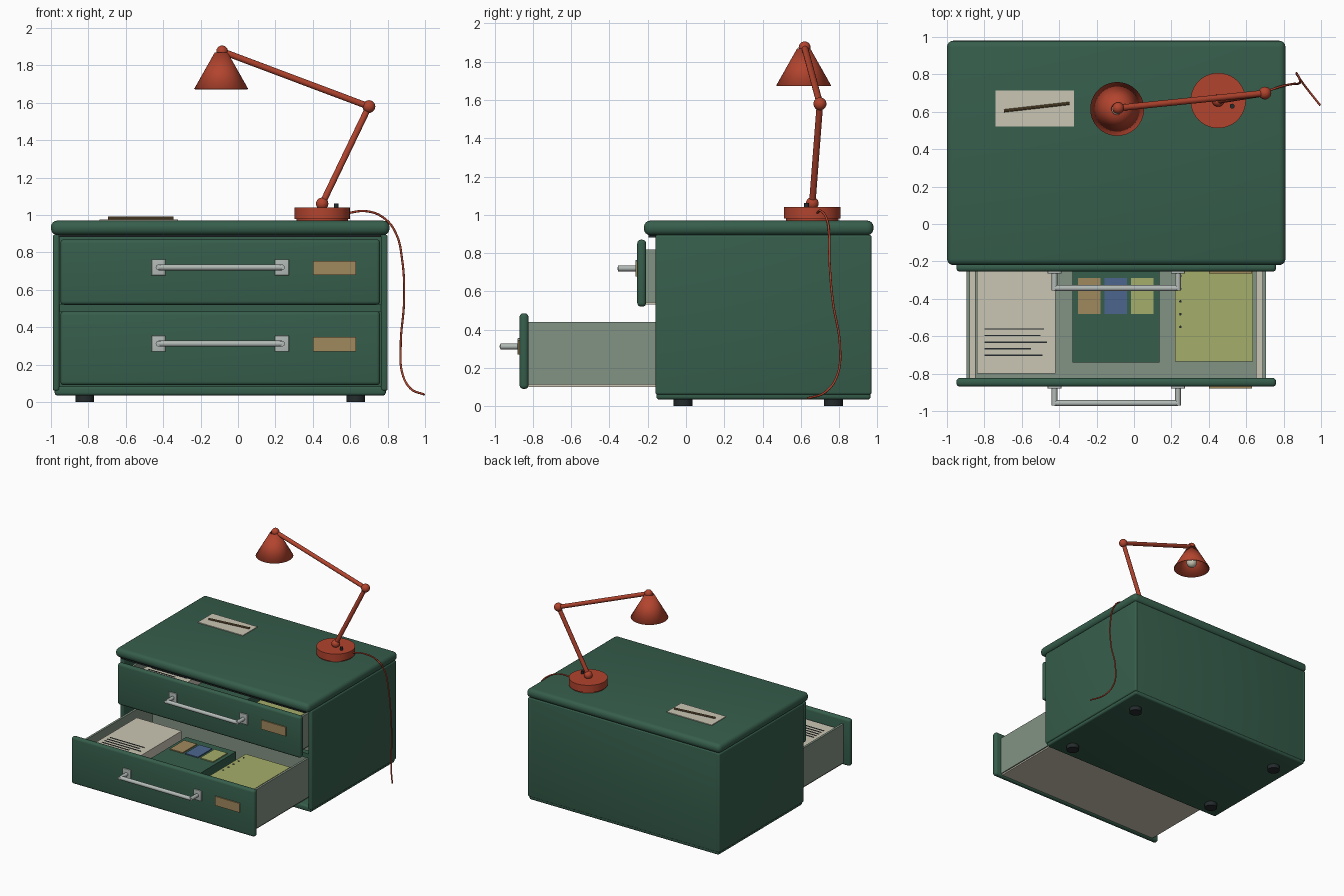
import bpy, bmesh
from math import radians
from mathutils import Vector, Matrix

if "Cube" in bpy.data.objects:
    bpy.data.objects.remove(bpy.data.objects["Cube"], do_unlink=True)


def material(name, *srgb):
    lin = [((c / 255 + 0.055) / 1.055) ** 2.4 for c in srgb] + [1]
    m = bpy.data.materials.new(name)
    m.use_nodes = True
    m.diffuse_color = lin
    m.node_tree.nodes["Principled BSDF"].inputs["Base Color"].default_value = lin
    return m


GREEN = material("cabinet green", 54, 94, 76)
RED = material("lamp red", 178, 68, 46)
SAGE = material("drawer sage", 130, 146, 131)
CREAM = material("paper cream", 202, 198, 180)
TAN = material("tan", 160, 136, 92)
BLUE = material("blue", 76, 102, 142)
YELLOW = material("pad yellow", 165, 174, 106)
METAL = material("handle metal", 178, 186, 182)
DARK = material("dark rubber", 36, 42, 44)
BROWN = material("pencil brown", 112, 90, 58)


def finish(name, bm, mat):
    me = bpy.data.meshes.new(name)
    bm.to_mesh(me)
    bm.free()
    me.materials.append(mat)
    ob = bpy.data.objects.new(name, me)
    bpy.context.collection.objects.link(ob)
    bpy.ops.object.select_all(action="DESELECT")
    ob.select_set(True)
    bpy.context.view_layer.objects.active = ob
    bpy.ops.object.shade_smooth_by_angle(angle=radians(35))
    return ob


def box(name, x, y, z, mat, bevel=0):
    """Box from (min, max) ranges, with optional rounded edges."""
    bm = bmesh.new()
    bmesh.ops.create_cube(bm, size=1)
    for v in bm.verts:
        for i, (lo, hi) in enumerate((x, y, z)):
            v.co[i] = lo if v.co[i] < 0 else hi
    if bevel:
        bmesh.ops.bevel(bm, geom=bm.edges[:], offset=bevel, segments=4,
                        profile=0.5, affect="EDGES")
    return finish(name, bm, mat)


def rod(name, a, b, r1, mat, r2=None, sides=24, caps=True):
    """Round bar or cone between two points."""
    a, b = Vector(a), Vector(b)
    bm = bmesh.new()
    bmesh.ops.create_cone(bm, cap_ends=caps, segments=sides, radius1=r1,
                          radius2=r1 if r2 is None else r2, depth=(b - a).length)
    turn = (b - a).to_track_quat("Z", "Y").to_matrix().to_4x4()
    bm.transform(Matrix.Translation((a + b) / 2) @ turn)
    return finish(name, bm, mat)


def ball(name, c, r, mat):
    bm = bmesh.new()
    bmesh.ops.create_uvsphere(bm, u_segments=24, v_segments=14, radius=r)
    bm.transform(Matrix.Translation(c))
    return finish(name, bm, mat)


# Cabinet shell
MID = -0.095
box("cabinet_top", (-1, 0.81), (-0.22, 0.98), (0.893, 0.97), GREEN, 0.034)
box("cabinet_base", (-0.98, 0.79), (-0.155, 0.965), (0.035, 0.085), GREEN, 0.015)
for side, s in (("right", -1), ("left", 1)):
    xs = sorted((MID + s * 0.895, MID + s * 0.86))
    box("cabinet_side_" + side, xs, (-0.16, 0.97), (0.06, 0.895), GREEN, 0.012)
box("cabinet_back", (-0.98, 0.79), (0.93, 0.968), (0.06, 0.895), GREEN, 0.008)
box("drawer_rail", (-0.96, 0.77), (-0.15, -0.1), (0.485, 0.522), GREEN)
box("top_seal", (-0.955, 0.765), (-0.195, -0.15), (0.882, 0.894), DARK)
for x in (MID - 0.725, MID + 0.725):
    for y in (-0.015, 0.77):
        rod("foot", (x, y, 0), (x, y, 0.04), 0.05, DARK)


def drawer(name, y, z0, z1, wall_lo, wall_hi, grip_z):
    """Drawer with its front face at y, holding papers, a box and a pad."""
    n = name + "_drawer_"
    inner = y + 0.047
    back = y + 1.0
    box(n + "front", (-0.95, 0.76), (y, inner), (z0, z1), GREEN, 0.02)
    # Tray
    box(n + "floor", (-0.885, 0.695), (inner, back), (wall_lo, wall_lo + 0.018), CREAM)
    box(n + "liner", (-0.85, 0.655), (inner, back), (wall_lo + 0.018, wall_lo + 0.03), SAGE)
    for s in (-1, 1):
        xs = sorted((MID + s * 0.8, MID + s * 0.782))
        box(n + "wall", xs, (inner - 0.01, back), (wall_lo + 0.012, wall_hi), SAGE)
    box(n + "back", (-0.89, 0.70), (back - 0.02, back), (wall_lo, wall_hi), SAGE)
    # Contents
    low, top = wall_lo + 0.03, wall_hi - 0.04
    box(n + "papers", (-0.84, -0.42), (y + 0.07, y + 0.72), (low, top), CREAM)
    for i, x in enumerate((-0.48, -0.50, -0.465, -0.55, -0.49)):
        ly = y + 0.305 - i * 0.035
        box(n + "writing", (-0.80, x), (ly, ly + 0.007), (top, top + 0.003), DARK)
    box(n + "card_box", (-0.33, 0.135), (y + 0.13, y + 0.65), (low, top), GREEN)
    for i, mat in enumerate((TAN, BLUE, YELLOW)):
        x = -0.30 + i * 0.142
        box(n + "card", (x, x + 0.12), (y + 0.39, y + 0.58), (top, top + 0.008), mat)
    box(n + "pad", (0.22, 0.635), (y + 0.135, y + 0.66), (low, top), YELLOW)
    for i in range(5):
        c = Vector((0.248, y + 0.32 + i * 0.068, top))
        rod(n + "pad_hole", c, c + Vector((0, 0, 0.003)), 0.007, DARK, sides=10)
    # Handle and label
    for s in (-1, 1):
        x = MID + s * 0.33
        box(n + "handle_plate", (x - 0.037, x + 0.037), (y - 0.01, y + 0.002),
            (grip_z - 0.043, grip_z + 0.043), METAL, 0.003)
        rod(n + "handle_post", (x, y, grip_z), (x, y - 0.1, grip_z), 0.015, METAL)
    rod(n + "handle_bar", (MID - 0.33, y - 0.088, grip_z),
        (MID + 0.33, y - 0.088, grip_z), 0.016, METAL)
    box(n + "label", (0.40, 0.63), (y - 0.009, y + 0.001),
        (grip_z - 0.042, grip_z + 0.035), TAN)


drawer("lower", -0.87, 0.09, 0.485, 0.10, 0.44, 0.312)
drawer("upper", -0.255, 0.52, 0.87, 0.53, 0.82, 0.72)

# Note and pencil on the top
box("note", (-0.74, -0.32), (0.522, 0.715), (0.969, 0.976), CREAM)
rod("pencil", (-0.695, 0.605, 0.983), (-0.345, 0.645, 0.983), 0.008, BROWN, sides=8)

# Lamp base and arms
FOOT = Vector((0.45, 0.66, 1.06))
ELBOW = Vector((0.70, 0.70, 1.58))
HEAD = Vector((-0.085, 0.62, 1.875))
rod("lamp_base_pad", (0.45, 0.66, 0.968), (0.45, 0.66, 0.985), 0.138, RED, sides=40)
rod("lamp_base", (0.45, 0.66, 0.98), (0.45, 0.66, 1.04), 0.148, RED, sides=40)
rod("lamp_switch", (0.525, 0.63, 1.035), (0.525, 0.63, 1.062), 0.013, DARK)
rod("lower_arm", FOOT, ELBOW, 0.017, RED)
rod("upper_arm", ELBOW, HEAD, 0.017, RED)
ball("foot_joint", FOOT, 0.033, RED)
ball("elbow_joint", ELBOW, 0.034, RED)
ball("head_joint", HEAD, 0.031, RED)

# Open shade with bulb
shade = rod("lamp_shade", (-0.09, 0.615, 1.675), (-0.09, 0.615, 1.87), 0.144, RED,
            r2=0.034, sides=40, caps=False)
shell = shade.modifiers.new("Thickness", "SOLIDIFY")
shell.thickness = 0.006
rod("bulb_socket", (-0.09, 0.615, 1.76), (-0.09, 0.615, 1.87), 0.025, RED)
ball("bulb", (-0.09, 0.615, 1.73), 0.042, CREAM)

# Power cord
path = [(0.58, 0.685, 1.01), (0.69, 0.705, 1.02), (0.785, 0.735, 0.98),
        (0.845, 0.748, 0.9), (0.877, 0.75, 0.765), (0.888, 0.767, 0.55),
        (0.87, 0.805, 0.31), (0.877, 0.79, 0.16), (0.92, 0.73, 0.075),
        (0.995, 0.635, 0.04)]
curve = bpy.data.curves.new("power_cord", "CURVE")
curve.dimensions = "3D"
curve.bevel_depth = 0.006
curve.bevel_resolution = 2
curve.use_fill_caps = True
spline = curve.splines.new("BEZIER")
spline.bezier_points.add(len(path) - 1)
for p, co in zip(spline.bezier_points, path):
    p.co = co
    p.handle_left_type = p.handle_right_type = "AUTO"
curve.materials.append(RED)
bpy.context.collection.objects.link(bpy.data.objects.new("power_cord", curve))
